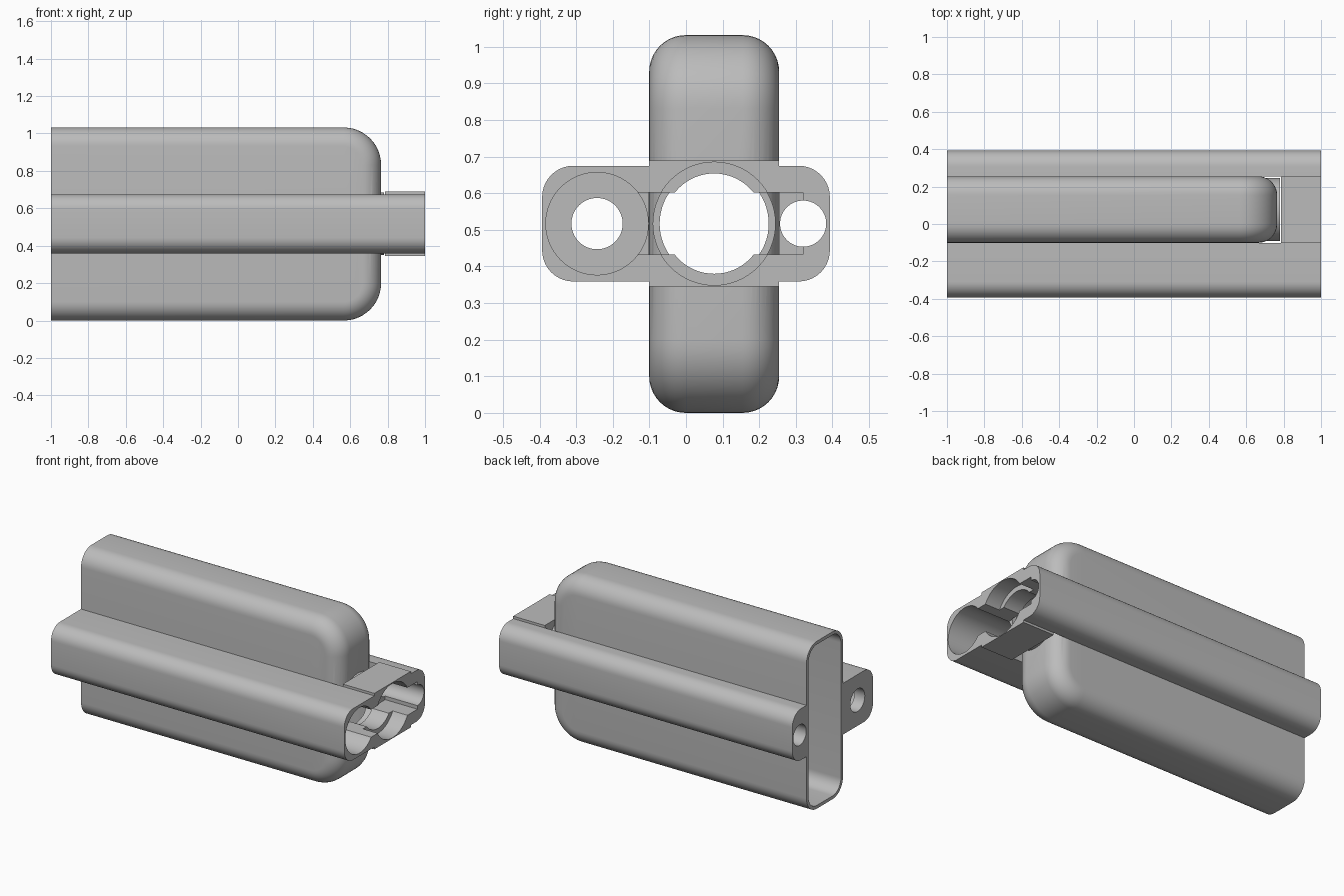
import bpy, bmesh, math
from mathutils import Matrix, Vector

if "Cube" in bpy.data.objects:
    bpy.data.objects.remove(bpy.data.objects["Cube"])

ZC = 0.517            # height of the common axis
YC = 0.077            # centre of the pocket and main port

grey = bpy.data.materials.new("light grey")
grey.diffuse_color = (0.5, 0.5, 0.5, 1)
grey.use_nodes = True
grey.node_tree.nodes["Principled BSDF"].inputs["Base Color"].default_value = grey.diffuse_color


def make(name, bm):
    bmesh.ops.recalc_face_normals(bm, faces=bm.faces)
    me = bpy.data.meshes.new(name)
    bm.to_mesh(me)
    bm.free()
    me.materials.append(grey)
    ob = bpy.data.objects.new(name, me)
    bpy.context.collection.objects.link(ob)
    return ob


def box(name, x0, x1, y0, y1, z0, z1):
    bm = bmesh.new()
    bmesh.ops.create_cube(bm, size=1)
    for v in bm.verts:
        v.co = Vector(((x0 + x1) / 2 + v.co.x * (x1 - x0),
                       (y0 + y1) / 2 + v.co.y * (y1 - y0),
                       (z0 + z1) / 2 + v.co.z * (z1 - z0)))
    return make(name, bm)


def rod(name, x0, x1, y, r, seg=64):
    bm = bmesh.new()
    m = Matrix.Translation(((x0 + x1) / 2, y, ZC)) @ Matrix.Rotation(math.pi / 2, 4, 'Y')
    bmesh.ops.create_cone(bm, cap_ends=True, segments=seg, radius1=r, radius2=r,
                          depth=x1 - x0, matrix=m)
    return make(name, bm)


def combine(ob, tool, op='DIFFERENCE'):
    mod = ob.modifiers.new("cut", 'BOOLEAN')
    mod.operation, mod.object, mod.solver = op, tool, 'EXACT'
    bpy.context.view_layer.objects.active = ob
    bpy.ops.object.modifier_apply(modifier=mod.name)
    bpy.data.objects.remove(tool)


def smooth(ob):
    bpy.ops.object.select_all(action='DESELECT')
    ob.select_set(True)
    bpy.context.view_layer.objects.active = ob
    bpy.ops.object.shade_smooth_by_angle(angle=math.radians(30))


def pocket_solid(name, wall, x0):
    """Tall slab with rounded end corners and a fillet all round, flat at x0."""
    bm = bmesh.new()
    fillet, corner, n = 0.1 - wall, 0.2 - wall, 10
    half_y = 0.1775 - wall
    rows = []
    steps = [(s, i * math.pi / 2 / n) for s, seq in ((-1, range(n + 1)), (1, range(n, -1, -1)))
             for i in seq]
    for side, a in steps:
        d = fillet * (1 - math.sin(a))                 # inset of this slice
        y = YC + side * (half_y - fillet + fillet * math.cos(a))
        xe, h, r = 0.765 - wall - d, 0.516 - wall - d, corner - d
        pts = [(x0, -h)]
        for k in range(13):
            t = -math.pi / 2 + k * math.pi / 24
            pts.append((xe - r + r * math.cos(t), -h + r + r * math.sin(t)))
        pts += [(x, -z) for x, z in reversed(pts)]
        rows.append([bm.verts.new((x, y, ZC - 0.001 + z)) for x, z in pts])
    m = len(rows[0])
    for a, b in zip(rows, rows[1:]):
        for k in range(m - 1):
            bm.faces.new((a[k], a[k + 1], b[k + 1], b[k]))
    bm.faces.new(rows[0])
    bm.faces.new(rows[-1])
    bm.faces.new([r[0] for r in rows] + [r[-1] for r in reversed(rows)])
    return make(name, bm)


# Hollow pocket, open at the rear, with a collar around its port
pocket = pocket_solid("pocket", 0, -1)
combine(pocket, rod("collar_tool", 0.66, 0.78, YC, 0.168), 'UNION')
combine(pocket, pocket_solid("inner_tool", 0.02, -1.05))
combine(pocket, rod("port_tool", 0.6, 0.9, YC, 0.149))
smooth(pocket)

# Rounded bar running the full length on both sides of the pocket
bm = bmesh.new()
ring, R = [], 0.085
for q, (sy, sz) in enumerate(((1, 1), (-1, 1), (-1, -1), (1, -1))):
    for k in range(11):
        t = (q + k / 10) * math.pi / 2
        ring.append((sy * (0.393 - R) + R * math.cos(t), ZC + sz * (0.158 - R) + R * math.sin(t)))
face = bm.faces.new([bm.verts.new((-1, y, z)) for y, z in ring])
ext = bmesh.ops.extrude_face_region(bm, geom=[face])
bmesh.ops.translate(bm, vec=(2, 0, 0),
                    verts=[g for g in ext["geom"] if isinstance(g, bmesh.types.BMVert)])
bar = make("side_bars", bm)

# Well for the pocket and thicker bridge at the end
combine(bar, box("well_tool", -1.1, 0.785, -0.1005, 0.2545, 0, 1.1))
combine(bar, box("bridge_tool", 0.785, 1, -0.1005, 0.2545, 0.345, 0.69), 'UNION')

# Main port with counterbore, cylinder bore with rear hole, and pin hole
combine(bar, rod("port_tool", 0.7, 1.1, YC, 0.137))
combine(bar, rod("counterbore_tool", 0.9, 1.1, YC, 0.168))
combine(bar, rod("bore_tool", -0.93, 1.1, -0.243, 0.14))
combine(bar, rod("rear_hole_tool", -1.1, 0, -0.243, 0.07))
combine(bar, rod("pin_hole_tool", -1.1, 1.1, 0.32, 0.063))
# Slot linking the three openings
combine(bar, box("slot_tool", 0.78, 1.1, -0.243, 0.32, 0.432, 0.602))
smooth(bar)
